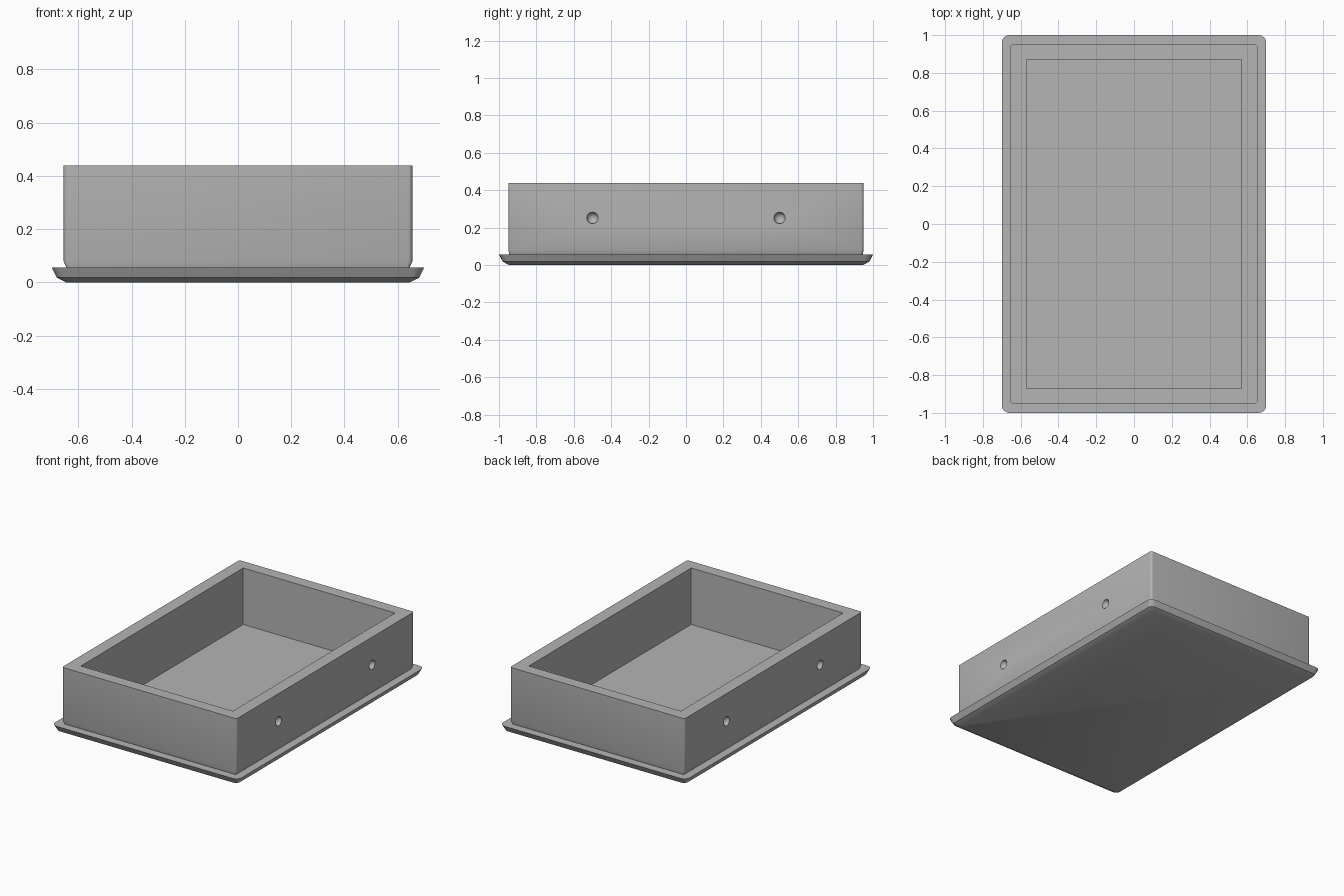
import bpy, bmesh
from math import sin, cos, pi, radians
from mathutils import Vector

cube = bpy.data.objects.get("Cube")
if cube:
    bpy.data.objects.remove(cube, do_unlink=True)

grey = bpy.data.materials.new("plain grey")
grey.use_nodes = True
colour = (0.46, 0.46, 0.46, 1)
grey.diffuse_color = colour
grey.node_tree.nodes["Principled BSDF"].inputs["Base Color"].default_value = colour


def add_object(name, bm):
    bmesh.ops.recalc_face_normals(bm, faces=bm.faces)
    mesh = bpy.data.meshes.new(name)
    bm.to_mesh(mesh)
    bm.free()
    mesh.materials.append(grey)
    obj = bpy.data.objects.new(name, mesh)
    bpy.context.collection.objects.link(obj)
    return obj


def rounded_ring(bm, x, y, z, r, steps=5):
    """Rounded rectangle with half sizes x and y."""
    ring = []
    for q, (sx, sy) in enumerate([(1, 1), (-1, 1), (-1, -1), (1, -1)]):
        for i in range(steps):
            a = (q + i / (steps - 1)) * pi / 2
            ring.append(bm.verts.new((sx * (x - r) + r * cos(a),
                                      sy * (y - r) + r * sin(a), z)))
    return ring


def loft(name, levels):
    bm = bmesh.new()
    rings = [rounded_ring(bm, *level) for level in levels]
    n = len(rings[0])
    for a, b in zip(rings, rings[1:]):
        for i in range(n):
            bm.faces.new((a[i], a[(i + 1) % n], b[(i + 1) % n], b[i]))
    bm.faces.new(rings[0][::-1])
    bm.faces.new(rings[-1])
    return add_object(name, bm)


# Solid body: bevelled base flange, undercut foot and straight walls
tray = loft("tray", [
    (0.645, 0.945, 0.0, 0.015),
    (0.68, 0.98, 0.018, 0.03),
    (0.70, 1.0, 0.057, 0.04),
    (0.645, 0.945, 0.057, 0.012),
    (0.655, 0.95, 0.08, 0.015),
    (0.655, 0.95, 0.44, 0.015),
])

# Cutter for the open compartment
bm = bmesh.new()
bmesh.ops.create_cube(bm, size=1)
bmesh.ops.scale(bm, vec=Vector((1.14, 1.74, 0.6)), verts=bm.verts)
bmesh.ops.translate(bm, vec=Vector((0, 0, 0.357)), verts=bm.verts)
cutters = [add_object("compartment_cutter", bm)]

# Cutters for the round dimples on both long sides
for sx in (-1, 1):
    for sy in (-1, 1):
        bm = bmesh.new()
        bmesh.ops.create_uvsphere(bm, u_segments=12, v_segments=8, radius=0.031)
        bmesh.ops.translate(bm, vec=Vector((sx * 0.655, sy * 0.5, 0.252)), verts=bm.verts)
        cutters.append(add_object("dimple_cutter", bm))

bpy.ops.object.select_all(action="DESELECT")
bpy.context.view_layer.objects.active = tray
tray.select_set(True)
for cutter in cutters:
    cutter.hide_render = True
    mod = tray.modifiers.new("cut", "BOOLEAN")
    mod.operation = "DIFFERENCE"
    mod.solver = "EXACT"
    mod.object = cutter
    bpy.ops.object.modifier_apply(modifier=mod.name)
for cutter in cutters:
    bpy.data.objects.remove(cutter, do_unlink=True)

bpy.ops.object.shade_smooth_by_angle(angle=radians(30))
